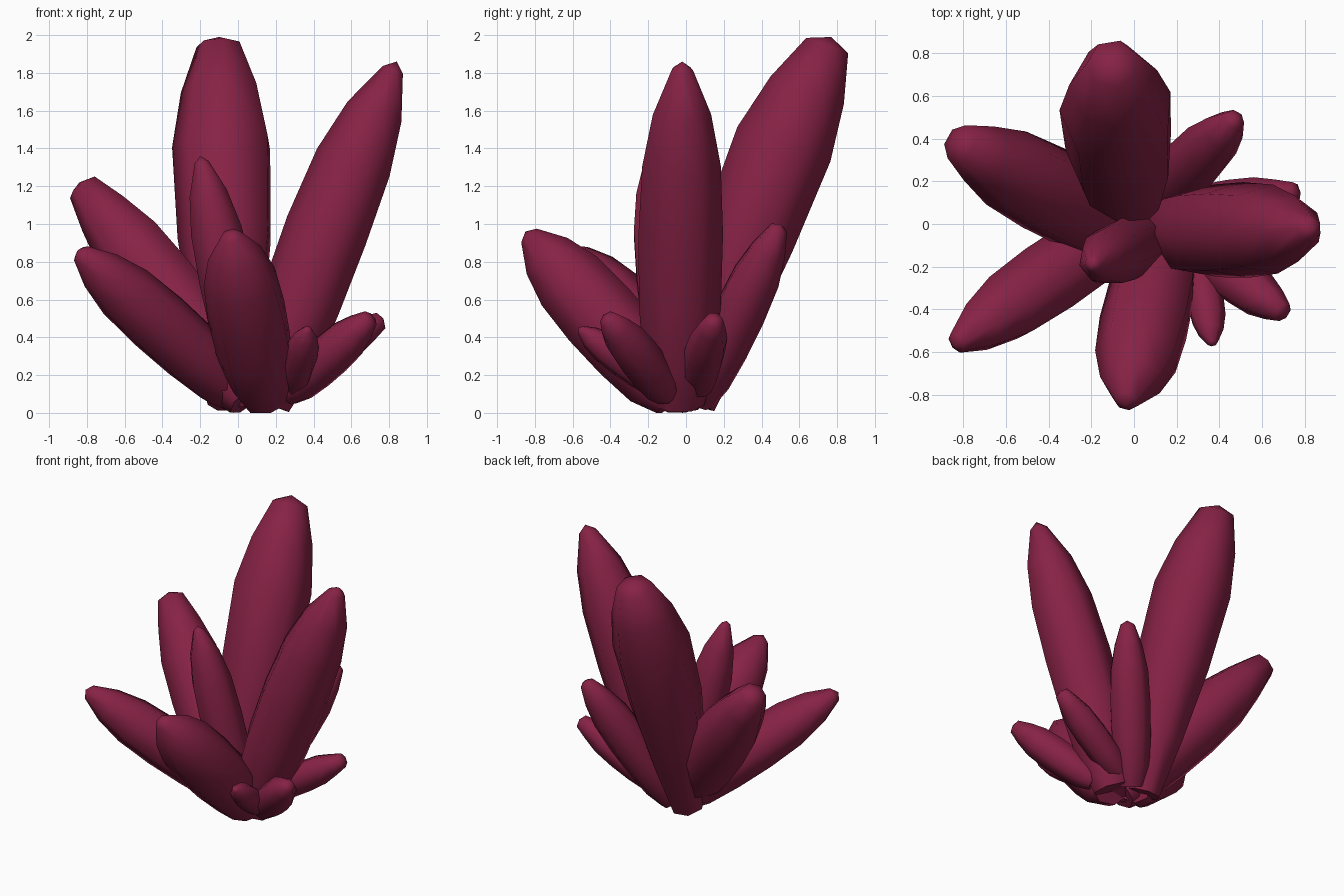
import bpy, bmesh, math, random
from mathutils import Vector

cube = bpy.data.objects.get("Cube")
if cube:
    bpy.data.objects.remove(cube)

random.seed(4)
SIDES = 7

crimson = bpy.data.materials.new("crimson_crystal")
crimson.use_nodes = True
COLOR = (0.242, 0.016, 0.06, 1)
crimson.diffuse_color = COLOR
crimson.node_tree.nodes["Principled BSDF"].inputs["Base Color"].default_value = COLOR

# Shard outlines: (fraction of length, fraction of radius)
EVEN = [(0, 0.6), (0.12, 0.86), (0.3, 0.97), (0.5, 1), (0.7, 0.93), (0.85, 0.69)]
TOP_HEAVY = [(0, 0.45), (0.2, 0.72), (0.45, 0.95), (0.7, 1), (0.85, 0.79)]


def crystal(name, base, tip, radius, blunt=0.26, outline=EVEN, bow=0.0):
    """Shard from base to tip; blunt is its top width, bow arches the body upward."""
    base, tip = Vector(base), Vector(tip)
    axis = tip - base
    side = axis.cross(Vector((0, 0, 1))).normalized()
    up = side.cross(axis).normalized()
    roll = random.uniform(0, math.tau)
    bm = bmesh.new()
    rings = []
    for t, r in outline + [(0.975, blunt)]:
        center = base + axis * t + up * bow * math.sin(math.pi * t)
        ring = []
        for i in range(SIDES):
            a = roll + math.tau * i / SIDES
            p = center + radius * r * (side * math.cos(a) + up * math.sin(a))
            p.z = max(p.z, 0)
            ring.append(bm.verts.new(p))
        rings.append(ring)
    for low, high in zip(rings, rings[1:]):
        for i in range(SIDES):
            j = (i + 1) % SIDES
            bm.faces.new((low[i], low[j], high[j], high[i]))
    # Close the foot, and raise a small point on the top
    bm.faces.new(rings[0][::-1])
    point = bm.verts.new(tip)
    for i in range(SIDES):
        bm.faces.new((rings[-1][i], rings[-1][(i + 1) % SIDES], point))
    bmesh.ops.recalc_face_normals(bm, faces=bm.faces)
    mesh = bpy.data.meshes.new(name)
    bm.to_mesh(mesh)
    bm.free()
    mesh.materials.append(crimson)
    obj = bpy.data.objects.new(name, mesh)
    bpy.context.collection.objects.link(obj)
    bpy.ops.object.select_all(action="DESELECT")
    obj.select_set(True)
    bpy.context.view_layer.objects.active = obj
    bpy.ops.object.shade_smooth_by_angle(angle=math.radians(55))


# Large shards
crystal("back_tall_crystal", (-0.04, 0.04, 0.05), (-0.1, 0.77, 1.99), 0.27, 0.45, TOP_HEAVY, 0.04)
crystal("side_tall_crystal", (0.15, -0.04, 0.05), (0.84, -0.02, 1.86), 0.23, bow=0.02)
crystal("right_back_crystal", (0.06, -0.09, 0.08), (-0.84, 0.39, 1.22), 0.215, 0.42)
crystal("right_front_crystal", (0.02, 0.03, 0.08), (-0.85, -0.57, 0.86), 0.18, 0.3)
crystal("center_crystal", (0.08, -0.06, 0.05), (-0.2, -0.19, 1.36), 0.15)
crystal("front_crystal", (0.145, -0.06, 0.07), (-0.04, -0.85, 0.96), 0.215)
crystal("left_back_crystal", (0.07, 0.06, 0.06), (0.48, 0.5, 1.0), 0.142, 0.35)

# Small shards
crystal("left_front_small_crystal", (0.26, -0.1, 0.1), (0.71, -0.42, 0.51), 0.12, 0.4)
crystal("left_small_crystal", (0.15, 0.05, 0.12), (0.77, 0.15, 0.5), 0.11, 0.45)
crystal("front_small_crystal", (0.29, -0.12, 0.12), (0.37, -0.57, 0.45), 0.09)
